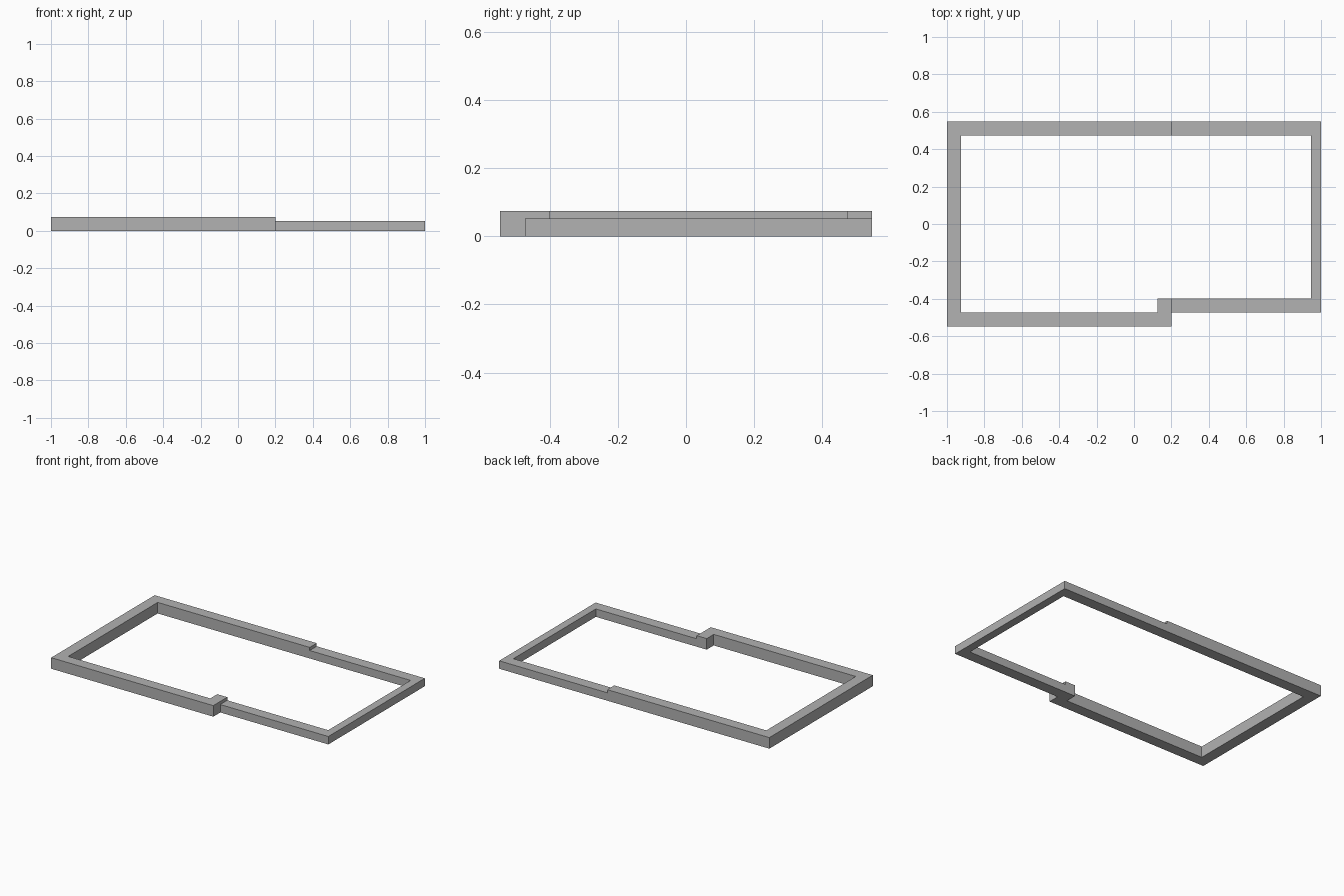
import bpy
import bmesh

if "Cube" in bpy.data.objects:
    bpy.data.objects.remove(bpy.data.objects["Cube"], do_unlink=True)

# Shared dimensions
HALF_X, HALF_Y = 1.0, 0.547
WALL, THIN_WALL = 0.074, 0.053
TALL, LOW = 0.074, 0.053
STEP_X = 0.2
BACK_IN = HALF_Y - WALL
FRONT_STEP = -HALF_Y + WALL      # outer front face of the low half
FRONT_IN = FRONT_STEP + WALL     # inner front face of the low half

grey = bpy.data.materials.new("plain grey")
grey.use_nodes = True
colour = (0.445, 0.445, 0.445, 1)
grey.diffuse_color = colour
grey.node_tree.nodes["Principled BSDF"].inputs["Base Color"].default_value = colour


def extruded_outline(name, outline, height):
    """Flat-shaded solid from a plan outline standing on the ground."""
    bm = bmesh.new()
    base = bm.faces.new([bm.verts.new((x, y, 0)) for x, y in outline])
    result = bmesh.ops.extrude_face_region(bm, geom=[base], use_keep_orig=True)
    top = [v for v in result["geom"] if isinstance(v, bmesh.types.BMVert)]
    bmesh.ops.translate(bm, verts=top, vec=(0, 0, height))
    bmesh.ops.recalc_face_normals(bm, faces=bm.faces)
    mesh = bpy.data.meshes.new(name)
    bm.to_mesh(mesh)
    bm.free()
    mesh.materials.append(grey)
    obj = bpy.data.objects.new(name, mesh)
    bpy.context.collection.objects.link(obj)
    return obj


# Taller right-hand half, with the return at its front end
extruded_outline("tall_wall", [
    (STEP_X, HALF_Y), (-HALF_X, HALF_Y), (-HALF_X, -HALF_Y), (STEP_X, -HALF_Y),
    (STEP_X, FRONT_IN), (STEP_X - WALL, FRONT_IN), (STEP_X - WALL, FRONT_STEP),
    (-HALF_X + WALL, FRONT_STEP), (-HALF_X + WALL, BACK_IN), (STEP_X, BACK_IN),
], TALL)

# Lower left-hand half, set back at the front and thin at the end
extruded_outline("low_wall", [
    (STEP_X, HALF_Y), (STEP_X, BACK_IN), (HALF_X - THIN_WALL, BACK_IN),
    (HALF_X - THIN_WALL, FRONT_IN), (STEP_X, FRONT_IN), (STEP_X, FRONT_STEP),
    (HALF_X, FRONT_STEP), (HALF_X, HALF_Y),
], LOW)
